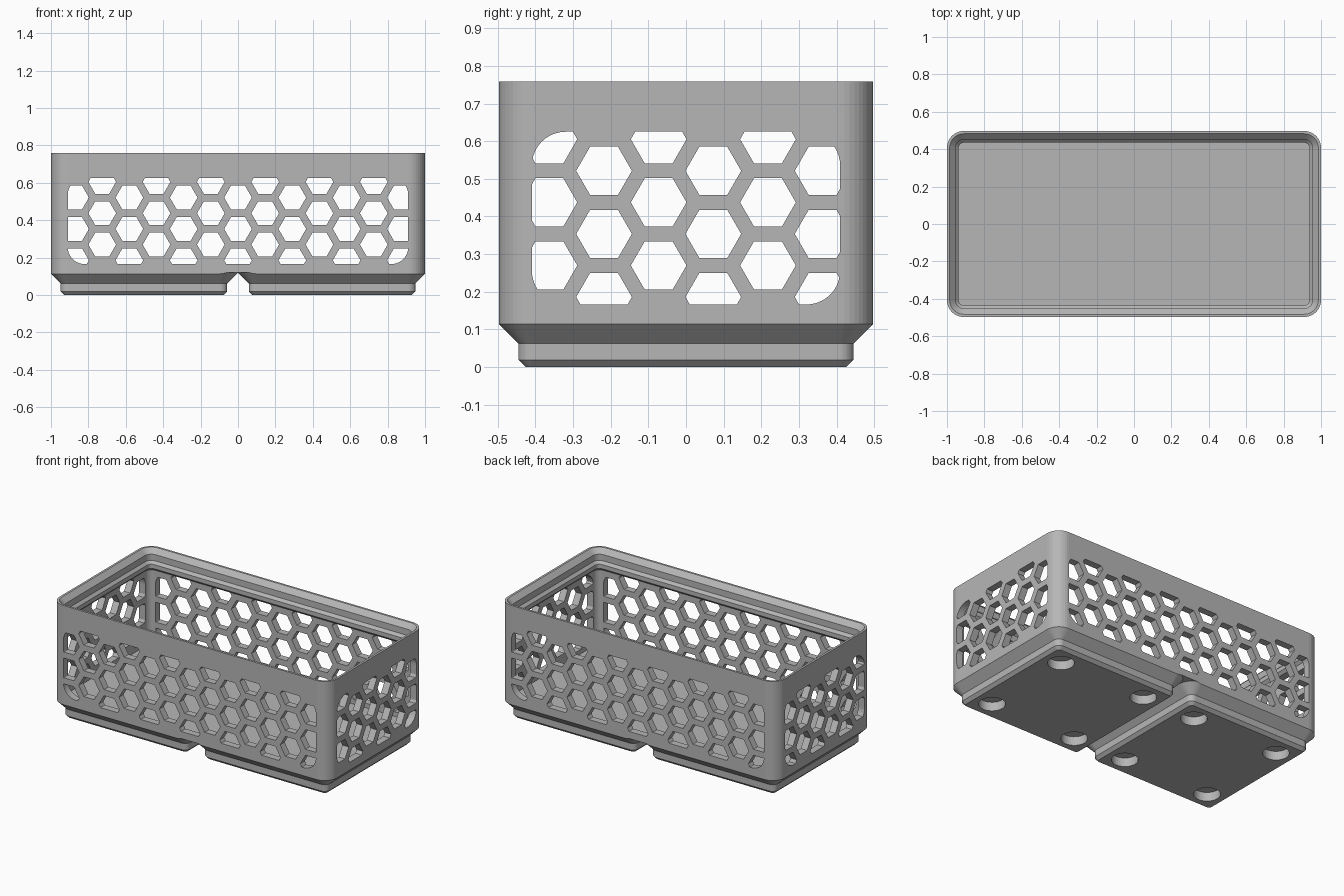
import bpy, bmesh, math
from mathutils import Vector

if "Cube" in bpy.data.objects:
    bpy.data.objects.remove(bpy.data.objects["Cube"], do_unlink=True)

UNIT = 1 / 41.75          # design units to scene units
HALF_X, HALF_Y, CORNER = 41.75, 20.75, 3.75
HEIGHT, PITCH = 31.7, 7.0

grey = bpy.data.materials.new("plain_grey")
grey.use_nodes = True
grey.diffuse_color = (0.47, 0.47, 0.47, 1)
grey.node_tree.nodes["Principled BSDF"].inputs["Base Color"].default_value = grey.diffuse_color


def rounded(hx, hy, r, cx=0, cy=0, seg=10):
    """Outline of a rounded rectangle."""
    pts = []
    for q, (sx, sy) in enumerate([(1, 1), (-1, 1), (-1, -1), (1, -1)]):
        for i in range(seg + 1):
            a = (q + i / seg) * math.pi / 2
            pts.append((cx + sx * (hx - r) + r * math.cos(a),
                        cy + sy * (hy - r) + r * math.sin(a)))
    return pts


def circle(cx, cy, r, n):
    return [(cx + r * math.cos(math.tau * i / n), cy + r * math.sin(math.tau * i / n))
            for i in range(n)]


def loft(bm, rings, place=lambda u, v, w: (u, v, w)):
    """Closed solid through (outline, level) rings."""
    loops = [[bm.verts.new(Vector(place(u, v, w)) * UNIT) for u, v in outline]
             for outline, w in rings]
    n = len(loops[0])
    for a, b in zip(loops, loops[1:]):
        for i in range(n):
            j = (i + 1) % n
            bm.faces.new((a[i], a[j], b[j], b[i]))
    bm.faces.new(loops[0][::-1])
    bm.faces.new(loops[-1])


def make(name, solids, place=lambda u, v, w: (u, v, w)):
    bm = bmesh.new()
    for rings in solids:
        loft(bm, rings, place)
    bmesh.ops.recalc_face_normals(bm, faces=bm.faces)
    mesh = bpy.data.meshes.new(name)
    bm.to_mesh(mesh)
    bm.free()
    mesh.materials.append(grey)
    ob = bpy.data.objects.new(name, mesh)
    bpy.context.collection.objects.link(ob)
    return ob


def combine(target, tool, operation):
    """Apply a boolean and discard the tool."""
    mod = target.modifiers.new("cut", 'BOOLEAN')
    mod.object, mod.operation, mod.solver = tool, operation, 'EXACT'
    bpy.context.view_layer.objects.active = target
    bpy.ops.object.modifier_apply(modifier=mod.name)
    bpy.data.objects.remove(tool, do_unlink=True)


# Bin body: outer wall, stepped stacking lip, inner wall, floor
profile = [(0, -1), (0, HEIGHT), (0.6, HEIGHT), (1.9, 30.4), (1.9, 28.7), (2.6, 28),
           (2.6, 26.85), (1.9, 26.15), (1.9, 5.7)]
body = make("storage_bin", [[(rounded(HALF_X - d, HALF_Y - d, CORNER - d), z)
                             for d, z in profile]])

# Two stepped feet, kept as the envelope below the wall
envelope = make("envelope", [[(rounded(60, 40, 1), 5), (rounded(60, 40, 1), 50)]])
foot = [(17.8, 0), (18.6, 0.8), (18.6, 2.6), (21.4, 5.4)]
for cx in (-21, 21):
    cell = make("foot", [[(rounded(h, h, h - 17, cx), z) for h, z in foot]])
    combine(envelope, cell, 'UNION')
combine(body, envelope, 'INTERSECT')


# Honeycomb openings through opposite walls
def honeycomb(columns, shift, half_width, reach, place):
    low, high = 6.93, 26.1
    mid = (low + high) / 2
    cells = []
    for k in columns:
        u = (k + shift) * PITCH * math.sqrt(3) / 2
        offset = -PITCH / 4 if k % 2 == 0 else PITCH / 4
        for row in (-1, 0, 1):
            hexagon = circle(u, mid + offset + row * PITCH, 3.09, 6)
            cells.append([(hexagon, -reach), (hexagon, reach)])
    cutter = make("honeycomb", cells, place)
    window = rounded(half_width, (high - low) / 2, 3.75, 0, mid)
    clip = make("window", [[(window, -reach - 2), (window, reach + 2)]], place)
    combine(cutter, clip, 'INTERSECT')
    combine(body, cutter, 'DIFFERENCE')


honeycomb(range(-6, 7), 0, 38, 25, lambda u, v, w: (u, w, v))
honeycomb(range(-3, 3), 0.5, 17.1, 46, lambda u, v, w: (w, u, v))

# Round magnet pockets under the feet
pockets = []
for cx in (-21, 21):
    for dx in (-13, 13):
        for cy in (-13, 13):
            ring = circle(cx + dx, cy, 3.25, 40)
            pockets.append([(ring, -1), (ring, 2.4)])
combine(body, make("pockets", pockets), 'DIFFERENCE')
